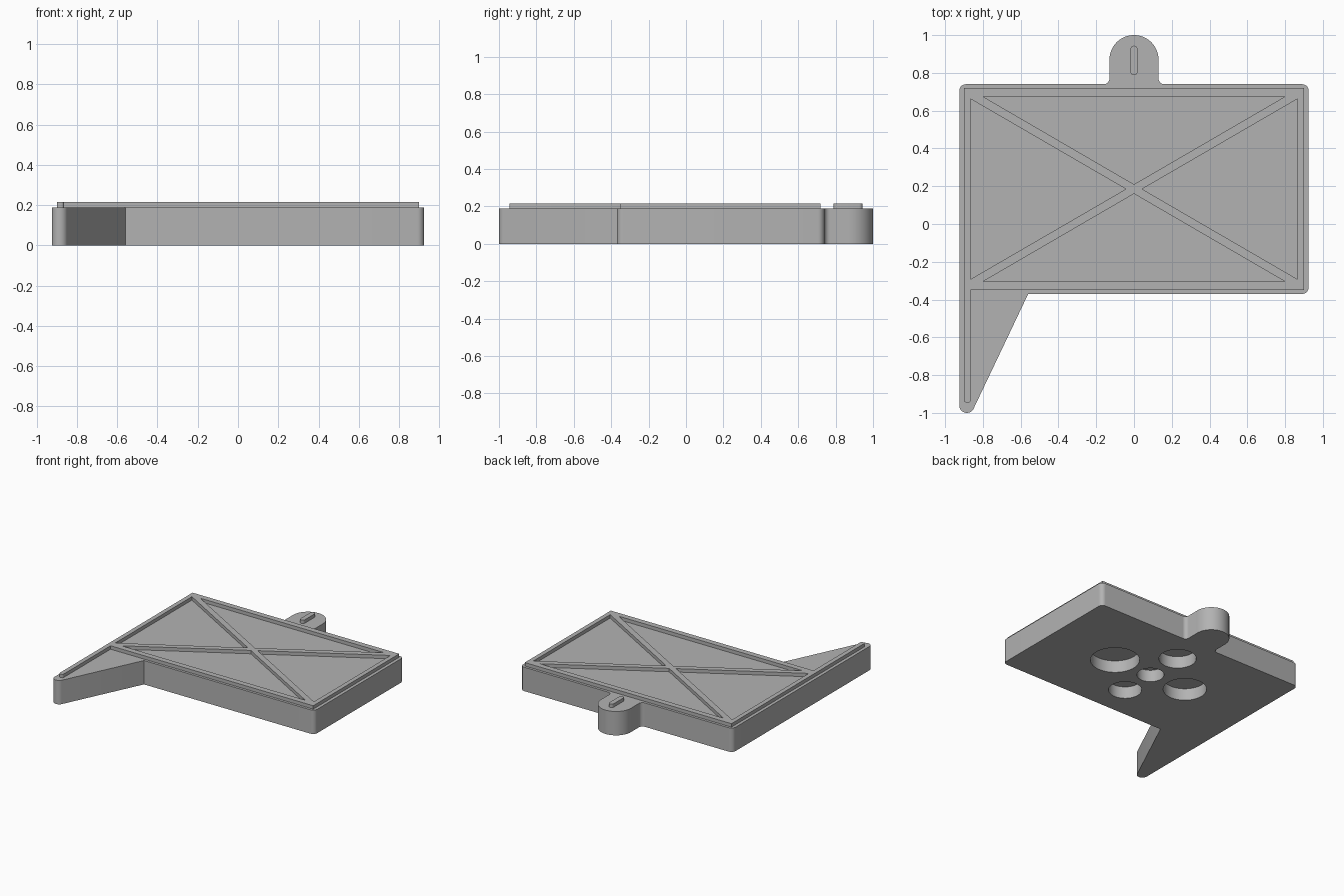
import bpy, bmesh
from math import cos, sin, radians

if "Cube" in bpy.data.objects:
    bpy.data.objects.remove(bpy.data.objects["Cube"])

GREY = bpy.data.materials.new("plain_grey")
GREY.diffuse_color = (0.45, 0.45, 0.45, 1)
GREY.use_nodes = True
GREY.node_tree.nodes["Principled BSDF"].inputs["Base Color"].default_value = GREY.diffuse_color


def arc(cx, cy, r, a0, a1, n=8):
    """Points on an arc, angles in degrees."""
    angles = [radians(a0 + (a1 - a0) * i / n) for i in range(n + 1)]
    return [(cx + r * cos(a), cy + r * sin(a)) for a in angles]


def prism(name, outline, z0, z1):
    """Extrude a flat outline from z0 to z1."""
    bm = bmesh.new()
    face = bm.faces.new([bm.verts.new((x, y, z0)) for x, y in outline])
    top = bmesh.ops.extrude_face_region(bm, geom=[face])["geom"]
    verts = [v for v in top if isinstance(v, bmesh.types.BMVert)]
    bmesh.ops.translate(bm, verts=verts, vec=(0, 0, z1 - z0))
    bmesh.ops.recalc_face_normals(bm, faces=bm.faces)
    mesh = bpy.data.meshes.new(name)
    bm.to_mesh(mesh)
    bm.free()
    mesh.materials.append(GREY)
    ob = bpy.data.objects.new(name, mesh)
    bpy.context.collection.objects.link(ob)
    return ob


def activate(ob):
    bpy.ops.object.select_all(action='DESELECT')
    ob.select_set(True)
    bpy.context.view_layer.objects.active = ob


def cut(ob, cutter):
    mod = ob.modifiers.new("cut", 'BOOLEAN')
    mod.operation, mod.solver, mod.object = 'DIFFERENCE', 'EXACT', cutter
    activate(ob)
    bpy.ops.object.modifier_apply(modifier=mod.name)
    bpy.data.objects.remove(cutter)


BODY_TOP, RIB_TOP = 0.188, 0.215

# Body: rounded plate with hanging tab and pointed tail
outline = (
    arc(-0.885, -0.96, 0.04, 180, 331, 14)
    + [(-0.56, -0.37)]
    + arc(0.89, -0.335, 0.035, -90, 0)
    + arc(0.89, 0.705, 0.035, 0, 90)
    + arc(0.16, 0.77, 0.03, 270, 180)
    + arc(0, 0.87, 0.13, 0, 180, 32)
    + arc(-0.16, 0.77, 0.03, 0, -90)
    + arc(-0.89, 0.705, 0.035, 90, 180)
)
body = prism("body_plate", outline, 0, BODY_TOP)

# Round pockets in the underside
CY = 0.185
for x, y, r in [(0, CY, 0.098), (0.335, CY, 0.178), (-0.325, CY, 0.157),
                (0, 0.49, 0.135), (0, -0.10, 0.12)]:
    cut(body, prism("pocket_cutter", arc(x, y, r, 0, 354.375, 63), -0.05, 0.095))

# Raised frame with the rib running down the tail
frame = prism("raised_frame", [
    (-0.9, 0.72), (0.9, 0.72), (0.9, -0.35), (-0.865, -0.35)]
    + arc(-0.877, -0.933, 0.012, 0, -90, 4)
    + arc(-0.888, -0.933, 0.012, -90, -180, 4), BODY_TOP - 0.02, RIB_TOP)

# Four triangular openings leave the crossed ribs
for s in (-1, 1):
    for tri in ([(-0.8, CY + s * 0.49), (0.8, CY + s * 0.49), (0, CY + s * 0.025)],
                [(s * 0.865, CY + 0.477), (s * 0.865, CY - 0.477), (s * 0.043, CY)]):
        cut(frame, prism("opening_cutter", tri, 0.1, 0.3))

# Small raised bar on the tab
bar = prism("tab_bar", arc(0, 0.925, 0.019, 0, 180)
            + arc(0, 0.807, 0.019, 180, 360), BODY_TOP - 0.02, RIB_TOP)

for ob in (body, frame, bar):
    activate(ob)
    bpy.ops.object.shade_smooth_by_angle(angle=radians(30))
